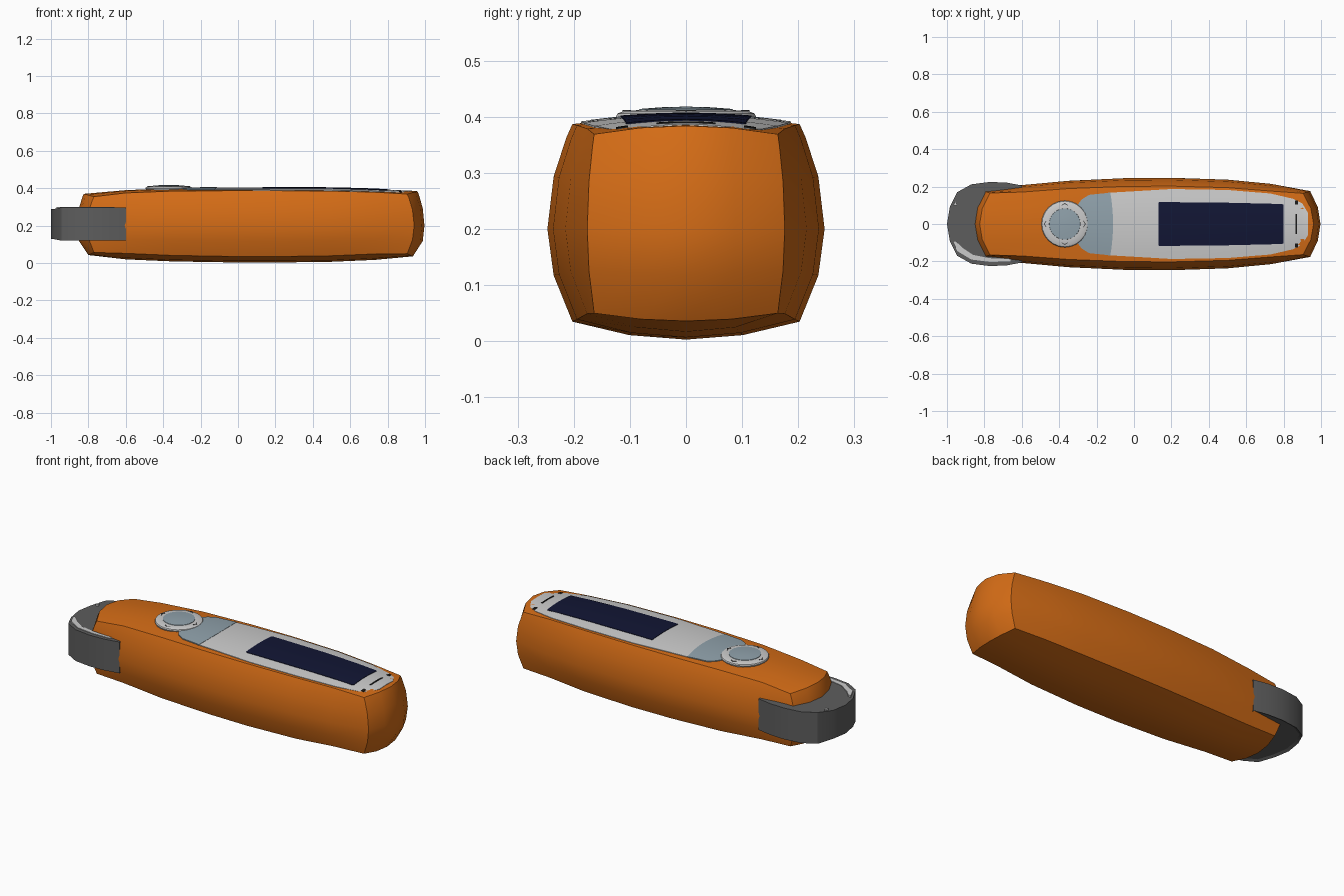
import bpy, bmesh, math

if "Cube" in bpy.data.objects:
    bpy.data.objects.remove(bpy.data.objects["Cube"])

# body stations: x, half width, top height, bottom height
COLS = [(-.77, .178, .370, .043), (-.6, .208, .390, .020), (-.35, .231, .400, .009), (-.05, .245, .402, .004),
        (.2, .247, .402, .003), (.5, .237, .400, .007), (.73, .215, .394, .017), (.905, .176, .384, .036)]


def material(name, rgb):
    m = bpy.data.materials.new(name)
    m.diffuse_color = (*rgb, 1)
    m.use_nodes = True
    m.node_tree.nodes["Principled BSDF"].inputs["Base Color"].default_value = m.diffuse_color
    return m


ORANGE = material("orange", (.66, .15, .008))
DARK = material("dark_grey", (.11, .11, .11))
LIGHT = material("light_grey", (.55, .55, .57))
BLUE = material("blue_grey", (.28, .36, .41))
NAVY = material("navy", (.006, .008, .035))
BLACK = material("black", (.01, .01, .01))


def finish(bm, name, mat, angle=30):
    bmesh.ops.recalc_face_normals(bm, faces=bm.faces[:])
    me = bpy.data.meshes.new(name)
    bm.to_mesh(me)
    bm.free()
    me.materials.append(mat)
    ob = bpy.data.objects.new(name, me)
    bpy.context.collection.objects.link(ob)
    bpy.ops.object.select_all(action='DESELECT')
    ob.select_set(True)
    bpy.context.view_layer.objects.active = ob
    bpy.ops.object.shade_smooth_by_angle(angle=math.radians(angle))
    return ob


def lerp_table(table, x, k):
    for a, b in zip(table, table[1:]):
        if x <= b[0]:
            t = max(0, (x - a[0]) / (b[0] - a[0]))
            return a[k] + t * (b[k] - a[k])
    return table[-1][k]


def top_z(x, y):
    v = y / (.81 * lerp_table(COLS, x, 1))
    return lerp_table(COLS, x, 2) - .015 * min(1, v * v)


def body():
    # bulged box: a lattice whose outer faces bow outwards
    V = [-1, -.5, 0, .5, 1]
    W = [-1, -.5, 0, .5, .87, 1]
    n = (len(COLS) - 1, len(V) - 1, len(W) - 1)
    bm = bmesh.new()
    verts = {}

    def vert(key):
        if key not in verts:
            i, j, k = key
            x, hw, zt, zb = COLS[i]
            v, w = V[j], W[k]
            end = i in (0, n[0])
            y = v * hw * (1 - (.07 if end else .18) * w * w)
            z = .2 + (w * (zt - .015 * v * v - .2) if w > 0 else w * (.2 - zb - (.014 if end else .032) * v * v))
            if end:
                bulge = (.055 if k else .03) * (1 - v * v) + .037 * (1 - w * w)
                x += bulge if i else -bulge
            verts[key] = bm.verts.new((x, y, z))
        return verts[key]

    for axis in range(3):
        a, b = [q for q in range(3) if q != axis]
        for side in (0, n[axis]):
            for p in range(n[a]):
                for q in range(n[b]):
                    quad = []
                    for da, db in ((0, 0), (1, 0), (1, 1), (0, 1)):
                        key = [0, 0, 0]
                        key[axis], key[a], key[b] = side, p + da, q + db
                        quad.append(vert(tuple(key)))
                    bm.faces.new(quad)
    finish(bm, "body", ORANGE)


def patch(name, outline, off, mat, y0=0, bow=0, steps=3, cross=10):
    # thin panel following the crown of the body; outline = (x, half width)
    xs = []
    for a, b in zip(outline, outline[1:]):
        xs += [a[0] + (b[0] - a[0]) * s / steps for s in range(steps)]
    xs.append(outline[-1][0])
    bm = bmesh.new()
    rows = []
    for x in xs:
        h = lerp_table(outline, x, 1)
        row = []
        for j in range(cross + 1):
            t = 2 * j / cross - 1
            y = y0 + t * h
            px = x - bow * t * t * (x == xs[-1])
            row.append(bm.verts.new((px, y, top_z(px, y) + off)))
        rows.append(row)
    for r, s in zip(rows, rows[1:]):
        for j in range(cross):
            bm.faces.new((r[j], r[j + 1], s[j + 1], s[j]))
    # drop the rim into the body
    rim = [e for e in bm.edges if e.is_boundary]
    ext = bmesh.ops.extrude_edge_only(bm, edges=rim)
    bmesh.ops.translate(bm, vec=(0, 0, -.012), verts=[g for g in ext['geom'] if isinstance(g, bmesh.types.BMVert)])
    finish(bm, name, mat)


def lathe(name, profile, centre, mat, n=24):
    bm = bmesh.new()
    rings = [[bm.verts.new((centre[0] + r * math.cos(2 * math.pi * i / n),
                            centre[1] + r * math.sin(2 * math.pi * i / n), z)) for i in range(n)] for r, z in profile]
    for a, b in zip(rings, rings[1:]):
        for i in range(n):
            bm.faces.new((a[i], a[(i + 1) % n], b[(i + 1) % n], b[i]))
    bm.faces.new(rings[-1])
    finish(bm, name, mat)


def prism(points, z0, z1):
    bm = bmesh.new()
    f = bm.faces.new([bm.verts.new((x, y, z0)) for x, y in points])
    ext = bmesh.ops.extrude_face_region(bm, geom=[f])
    bmesh.ops.translate(bm, vec=(0, 0, z1 - z0), verts=[g for g in ext['geom'] if isinstance(g, bmesh.types.BMVert)])
    bmesh.ops.recalc_face_normals(bm, faces=bm.faces[:])
    return bm


body()

# face plate, blue panel, screen and slots
patch("face_plate", [(-.31, .09), (-.28, .13), (-.24, .155), (-.12, .168), (.2, .187), (.5, .182), (.73, .163),
                     (.85, .135), (.9, .11), (.93, .06)], .003, LIGHT)
patch("blue_panel", [(-.315, .085), (-.28, .131), (-.24, .156), (-.112, .169)], .0045, BLUE, bow=.015)
patch("screen", [(.13, .113), (.135, .117), (.45, .115), (.79, .107), (.798, .103)], .0055, NAVY)
patch("speaker_slot", [(.863, .053), (.871, .053)], .0055, BLACK)
for s in (-1, 1):
    patch("slot_dot", [(.86, .011), (.876, .011)], .0055, BLACK, y0=s * .114, cross=2)

# round control dial
C = (-.37, 0)
lathe("dial_ring", [(.118, .38), (.125, .400), (.122, .406), (.112, .410), (.085, .412)], C, LIGHT)
lathe("dial_button", [(.085, .408), (.083, .414), (.045, .417), (.01, .418)], C, BLUE)
for q in range(4):
    a = q * math.pi / 2
    tip = [(.113, 0), (.101, .018), (.098, .015), (.107, 0), (.098, -.015), (.101, -.018)]
    pts = [(C[0] + x * math.cos(a) - y * math.sin(a), x * math.sin(a) + y * math.cos(a)) for x, y in tip]
    finish(prism(pts, .408, .4125), "dial_arrow", DARK)

# end cap with recessed underside
half = [(-.6, .206), (-.68, .221), (-.77, .225), (-.87, .212), (-.945, .17), (-.985, .09)]
outline = half + [(-1, 0)] + [(x, -y) for x, y in reversed(half)]
bm = prism(outline, .12, .297)
for v in bm.verts:
    if v.co.x < -.97:
        v.co.z += .008 if v.co.z < .2 else -.008
bm.normal_update()
under = min(bm.faces, key=lambda f: f.calc_center_median().z)
bmesh.ops.inset_region(bm, faces=[under], thickness=.015, depth=-.008)
finish(bm, "end_cap", DARK, 25)

# light trim along the near edge of the cap
outer = [(-.97, -.09), (-.945, -.145), (-.87, -.19), (-.77, -.203), (-.66, -.2)]
inner = [(-.955, -.09), (-.92, -.125), (-.86, -.165), (-.77, -.183), (-.66, -.185)]
finish(prism(outer + inner[::-1], .285, .300), "cap_trim", LIGHT)
finish(prism([(-.965, .1), (-.945, .1), (-.955, .125)], .285, .299), "cap_trim_tip", LIGHT)
